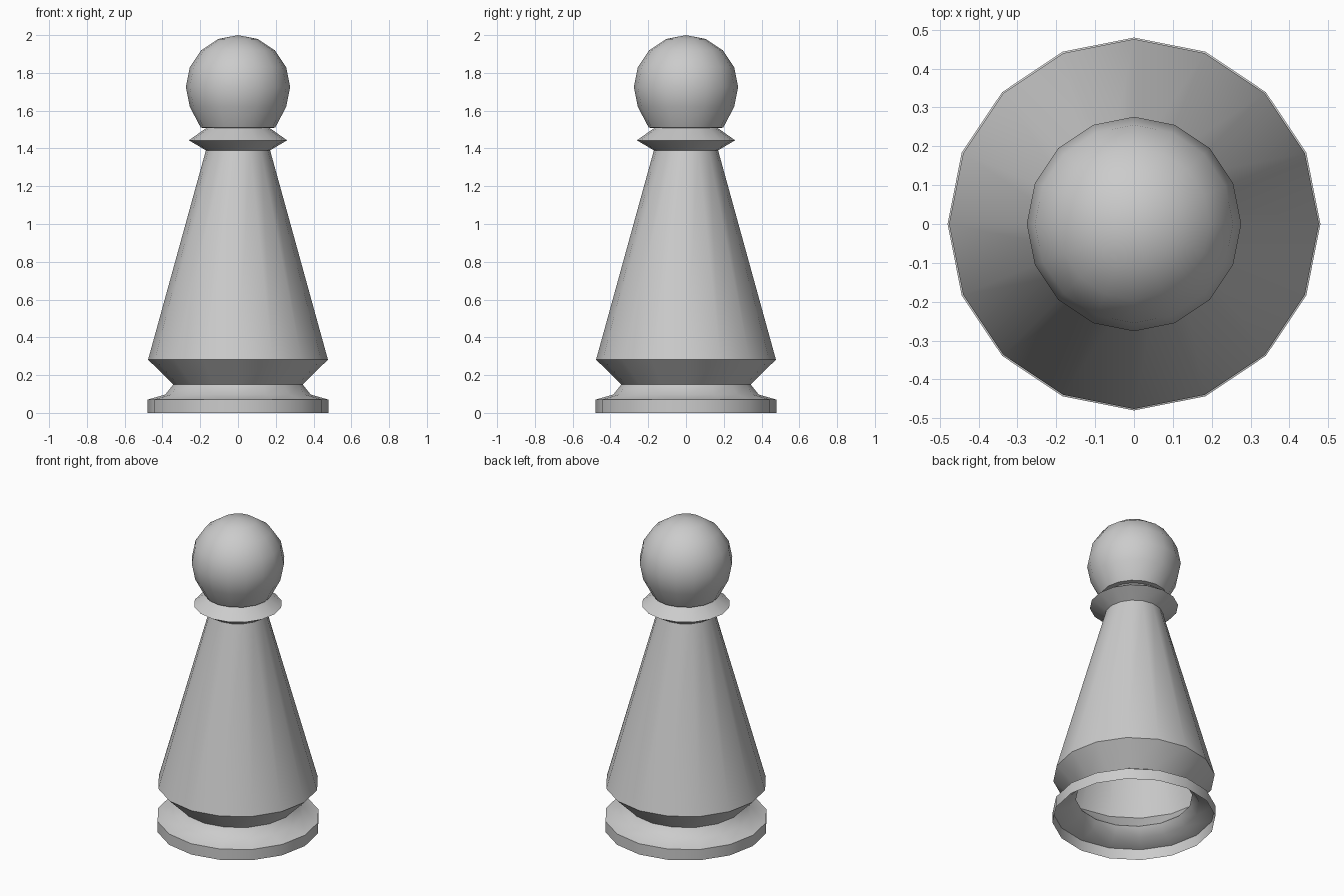
import bpy, bmesh
from math import sin, cos, pi, radians

if "Cube" in bpy.data.objects:
    bpy.data.objects.remove(bpy.data.objects["Cube"])

SIDES = 16


def lathe(name, profile):
    """Revolve (radius, height) points about z; radius 0 makes a pole."""
    bm = bmesh.new()
    rings = []
    for r, z in profile:
        if r == 0:
            rings.append([bm.verts.new((0, 0, z))] * SIDES)
        else:
            rings.append([bm.verts.new((r * cos(2 * pi * i / SIDES),
                                        r * sin(2 * pi * i / SIDES), z))
                          for i in range(SIDES)])
    for low, high in zip(rings, rings[1:]):
        for i in range(SIDES):
            j = (i + 1) % SIDES
            corners = dict.fromkeys((low[i], low[j], high[j], high[i]))
            bm.faces.new(list(corners))
    mesh = bpy.data.meshes.new(name)
    bm.to_mesh(mesh)
    bm.free()
    obj = bpy.data.objects.new(name, mesh)
    bpy.context.collection.objects.link(obj)
    bpy.ops.object.select_all(action='DESELECT')
    obj.select_set(True)
    bpy.context.view_layer.objects.active = obj
    bpy.ops.object.shade_smooth_by_angle(angle=radians(40))
    return obj


# Flanged foot, open underneath
lathe("base", [(0.48, 0), (0.48, 0.07), (0.385, 0.097), (0.343, 0.15)])

# Flared skirt and tapering body
lathe("body", [(0.343, 0.15), (0.476, 0.282), (0.17, 1.39)])

# Thin double-cone collar
lathe("collar", [(0.17, 1.39), (0.26, 1.443), (0.168, 1.508)])

# Ball head, cut off at the collar
head = [(0.168, 1.508), (0.197, 1.51)]
head += [(0.276 * cos(k * pi / 8), 1.725 + 0.275 * sin(k * pi / 8)) for k in range(-1, 4)]
lathe("head", head + [(0, 2.0)])
